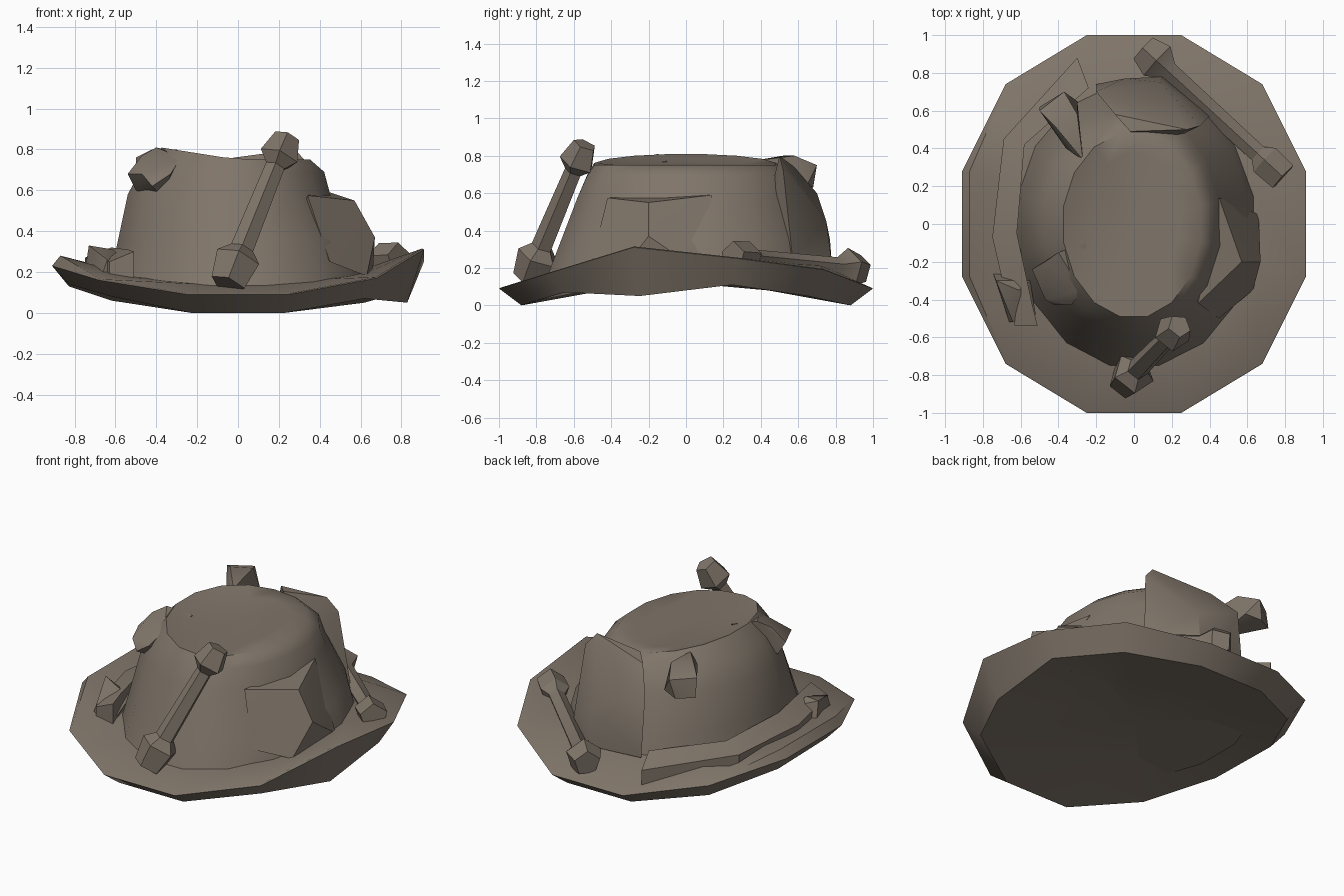
import bpy, bmesh, math
from mathutils import Vector

cube = bpy.data.objects.get("Cube")
if cube:
    bpy.data.objects.remove(cube, do_unlink=True)

STONE = (0.215, 0.178, 0.143, 1)
stone = bpy.data.materials.new("grey brown felt")
stone.use_nodes = True
stone.diffuse_color = STONE
stone.node_tree.nodes["Principled BSDF"].inputs["Base Color"].default_value = STONE


def finish(name, bm, angle):
    """Turn a bmesh into a shaded object."""
    bmesh.ops.recalc_face_normals(bm, faces=bm.faces)
    mesh = bpy.data.meshes.new(name)
    bm.to_mesh(mesh)
    bm.free()
    mesh.materials.append(stone)
    obj = bpy.data.objects.new(name, mesh)
    bpy.context.collection.objects.link(obj)
    bpy.ops.object.select_all(action='DESELECT')
    obj.select_set(True)
    bpy.context.view_layer.objects.active = obj
    bpy.ops.object.shade_smooth_by_angle(angle=math.radians(angle))
    return obj


def loft(name, rings, angle=35, start=None, end=None):
    """Skin closed rings; close the ends flat or with a fan to a point."""
    bm = bmesh.new()
    loops = [[bm.verts.new(p) for p in ring] for ring in rings]
    count = len(loops[0])
    for low, high in zip(loops, loops[1:]):
        for i in range(count):
            j = (i + 1) % count
            bm.faces.new((low[i], low[j], high[j], high[i]))
    for loop, tip in ((loops[0], start), (loops[-1], end)):
        if tip is None:
            bm.faces.new(loop)
            continue
        point = bm.verts.new(tip)
        for i in range(count):
            bm.faces.new((loop[i], loop[(i + 1) % count], point))
    return finish(name, bm, angle)


def hull(name, points, angle=35):
    """Faceted chunk wrapped round a few corner points."""
    bm = bmesh.new()
    for p in points:
        bm.verts.new(p)
    result = bmesh.ops.convex_hull(bm, input=bm.verts)
    loose = {v for key in ("geom_interior", "geom_unused") for v in result[key]
             if isinstance(v, bmesh.types.BMVert)}
    bmesh.ops.delete(bm, geom=list(loose), context='VERTS')
    return finish(name, bm, angle)


def bone(name, start, end, stations, side_hint, sides=5):
    """Shaft with thick ends; stations are (position along, radius)."""
    start, end = Vector(start), Vector(end)
    axis = (end - start).normalized()
    across = axis.cross(Vector(side_hint)).normalized()
    up = across.cross(axis)
    rings = []
    for t, radius in stations:
        centre = start.lerp(end, t)
        turns = [math.tau * i / sides + 0.3 for i in range(sides)]
        rings.append([centre + (across * math.cos(a) + up * math.sin(a)) * radius for a in turns])
    return loft(name, rings, 30)


# Brim: a twelve-sided outline with an undulating rim
half = [(0.25, -1), (0.68, -0.74), (0.91, -0.28), (0.91, 0.28), (0.68, 0.74), (0.25, 1)]
outline = half + [(-x, y) for x, y in reversed(half)]
rim_z = [.09, .17, .31, .25, .19, .09, .09, .17, .23, .23, .16, .09]
under_z = [0, .07, .05, .11, .05, 0, 0, .06, .13, .14, .08, 0]
under = [(x * 0.91, y * 0.88, z) for (x, y), z in zip(outline, under_z)]
hollow = [(x * 0.5, y * 0.5, 0.08 + z * 0.5) for x, y, z in under]
rim = [(x, y, z) for (x, y), z in zip(outline, rim_z)]
lip = [(x + 0.04, y, z + 0.05) if x < -0.9 else (x * 0.99, y * 0.99, z + 0.005) for x, y, z in rim]
inner = [(x * 0.69, y * 0.71, 0.17 + 0.04 * y + 0.04 * abs(x)) for x, y, z in rim]
loft("brim", [hollow, under, rim, lip, inner], 40, start=(0, 0, 0.12), end=(0, 0, 0.25))

# Crown: lopsided oval levels of (height, left, right, front, back, ridge)
levels = [
    (0.12, 0.65, 0.67, 0.77, 0.77, 0),
    (0.35, 0.60, 0.61, 0.68, 0.71, 0),
    (0.58, 0.55, 0.46, 0.59, 0.62, 0),
    (0.69, 0.48, 0.43, 0.54, 0.57, 0.02),
    (0.75, 0.38, 0.36, 0.50, 0.49, 0.06),
    (0.75, 0.25, 0.24, 0.38, 0.38, 0.01),
]
SIDES = 16
rings = []
for z, west, east, front, back, ridge in levels:
    ring = []
    for i in range(SIDES):
        a = math.tau * (i + 0.5) / SIDES
        c, s = math.cos(a), math.sin(a)
        ring.append((c * (east if c > 0 else west), s * (back if s > 0 else front),
                     z + ridge * max(0, -c)))
    rings.append(ring)
loft("crown", rings, 45, end=(0, 0, 0.75))

# Stepped fold on the side of the crown
hull("side_fold", [(.34, -.42, .575), (.45, .14, .59), (.57, -.2, .55), (.67, -.2, .37),
                   (.63, -.35, .18), (.66, .05, .2), (.45, -.5, .25), (.3, -.3, .4)])

# Flap hanging down the back of the crown
hull("back_flap", [(-.1, .58, .74), (-.02, .49, .76), (.28, .5, .8), (.35, .52, .72),
                   (-.2, .7, .6), (-.05, .77, .35), (.14, .75, .45), (-.2, .74, .22),
                   (.15, .78, .22), (.4, .57, .25), (.1, .4, .4)])

# Knob and lump standing out of the crown
hull("back_knob", [(-.5, .62, .64), (-.5, .6, .76), (-.37, .7, .75), (-.3, .65, .65),
                   (-.4, .68, .63), (-.42, .52, .8), (-.3, .58, .8), (-.27, .34, .77),
                   (-.3, .38, .6), (-.36, .4, .74)])
hull("front_lump", [(-.54, -.24, .68), (-.47, -.4, .68), (-.42, -.43, .62), (-.33, -.43, .68),
                    (-.47, -.2, .77), (-.4, -.15, .81), (-.28, -.35, .76), (-.36, -.3, .55),
                    (-.5, -.22, .6), (-.25, -.1, .77)])

# Bones leaning on the crown and lying on the brim
ends = [(0, 0.09), (0.17, 0.115), (0.24, 0.06), (0.8, 0.05), (0.86, 0.1), (1, 0.065)]
bone("front_bone", (-.05, -.84, .14), (.24, -.54, .86), ends, (0, -1, 0.3))
flat = [(0, 0.08), (0.1, 0.11), (0.18, 0.055), (0.82, 0.05), (0.87, 0.09), (1, 0.085)]
bone("brim_bone", (.05, .93, .19), (.79, .25, .26), flat, (0, 0, 1))

# Curved strip wrapped round the foot of the crown
path = [((-.3, .88), (-.24, .72), .2), ((-.69, .45), (-.58, .42), .24),
        ((-.75, -.07), (-.62, -.05), .25), ((-.66, -.46), (-.54, -.42), .24),
        ((-.63, -.54), (-.51, -.54), .23)]
strip = []
for outer, near, top in path:
    strip.append([(*outer, top - 0.1), (*outer, top + 0.02),
                  (*near, top + 0.07), (*near, top - 0.1)])
loft("side_strip", strip, 30)
hull("strip_end", [(-.75, -.25, .2), (-.73, -.3, .33), (-.61, -.35, .31), (-.52, -.48, .2),
                   (-.66, -.52, .2), (-.55, -.3, .25), (-.64, -.52, .26)])
